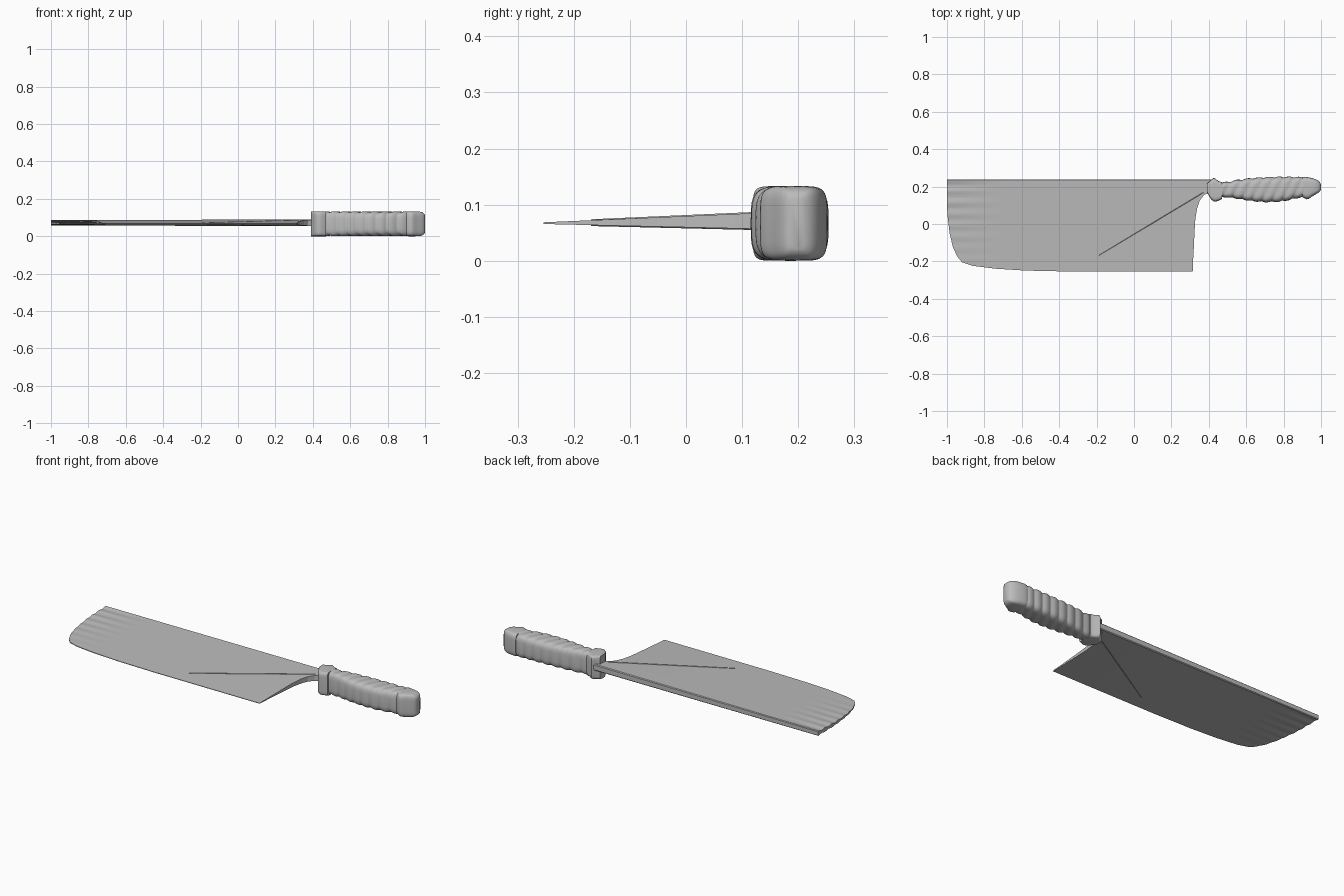
import bpy, bmesh, math
from mathutils import Vector

cube = bpy.data.objects.get("Cube")
if cube:
    bpy.data.objects.remove(cube, do_unlink=True)


def material(name, rgb):
    m = bpy.data.materials.new(name)
    m.use_nodes = True
    m.diffuse_color = (*rgb, 1)
    m.node_tree.nodes["Principled BSDF"].inputs["Base Color"].default_value = (*rgb, 1)
    return m


GREY = material("steel grey", (0.5, 0.5, 0.5))


def lerp_table(table, t):
    """Linear lookup in rows of (key, value, value...)."""
    if t <= table[0][0]:
        return table[0][1:]
    for a, b in zip(table, table[1:]):
        if t <= b[0]:
            f = (t - a[0]) / (b[0] - a[0])
            return tuple(p + (q - p) * f for p, q in zip(a[1:], b[1:]))
    return table[-1][1:]


def finish(name, bm, angle=35):
    bmesh.ops.recalc_face_normals(bm, faces=bm.faces)
    mesh = bpy.data.meshes.new(name)
    bm.to_mesh(mesh)
    bm.free()
    ob = bpy.data.objects.new(name, mesh)
    bpy.context.collection.objects.link(ob)
    mesh.materials.append(GREY)
    bpy.ops.object.select_all(action='DESELECT')
    ob.select_set(True)
    bpy.context.view_layer.objects.active = ob
    bpy.ops.object.shade_smooth_by_angle(angle=math.radians(angle))
    return ob


def loft(name, rings, angle=35):
    """Skin a list of closed rings and cap both ends."""
    bm = bmesh.new()
    rows = [[bm.verts.new(p) for p in r] for r in rings]
    n = len(rows[0])
    for a, b in zip(rows, rows[1:]):
        for i in range(n):
            j = (i + 1) % n
            bm.faces.new((a[i], a[j], b[j], b[i]))
    bm.faces.new(rows[0])
    bm.faces.new(rows[-1])
    return finish(name, bm, angle)


# Blade outline: y, left x, right x
OUTLINE = [(-0.25, -0.35, 0.312), (-0.245, -0.58, 0.315), (-0.235, -0.74, 0.315),
           (-0.22, -0.86, 0.315), (-0.2, -0.92, 0.316), (-0.17, -0.945, 0.317),
           (-0.12, -0.968, 0.32), (-0.05, -0.985, 0.323), (0.03, -0.995, 0.328),
           (0.09, -1.0, 0.338), (0.13, -1.0, 0.352), (0.16, -1.0, 0.375),
           (0.18, -1.0, 0.42), (0.242, -1.0, 0.42)]


def half_thickness(x, y):
    """Wedge: thin edge, thick spine, slimmer and fluted toward the tip."""
    v = (y + 0.25) / 0.49
    h = 0.0015 + v * (0.0125 + 0.004 * (x + 1) / 1.4)
    flute = max(0.0, min(1.0, (-0.72 - x) / 0.28))
    h *= 1 - flute * 0.4 * (1 - math.cos(v * 2 * math.pi * 8)) / 2
    return h * (0.75 if y > 0.241 else 1)


def mid_height(y):
    return 0.067 + 0.005 * (y + 0.25) / 0.49


ys = sorted({-0.25 + 0.492 * i / 72 for i in range(73)} | {o[0] for o in OUTLINE} | {0.238})
rings = []
for y in ys:
    x0, x1 = lerp_table(OUTLINE, y)
    xs = [x0 + (x1 - x0) * i / 32 for i in range(33)]
    c = mid_height(y)
    rings.append([(x, y, c + half_thickness(x, y)) for x in xs] +
                 [(x, y, c - half_thickness(x, y)) for x in reversed(xs)])
loft("blade", rings, 30)

# Diagonal crease on both faces of the blade
a, b = Vector((-0.19, -0.165, 0)), Vector((0.37, 0.172, 0))
side = Vector((-(b - a).y, (b - a).x, 0)).normalized()
rings = []
for p, w in ((a, 0.0008), (b, 0.003)):
    h = half_thickness(p.x, p.y) + 0.002
    c = mid_height(p.y)
    rings.append([p + side * s * w + Vector((0, 0, c + k * h))
                  for s, k in ((-1, -0.8), (0, -1), (1, -0.8), (1, 0.8), (0, 1), (-1, 0.8))])
loft("blade_crease", rings, 10)


def section(x, y0, y1, half_z, power, rib=0.0, n=40):
    """Rounded-box ring across the handle, with slanted spiral ribs."""
    cy, hy = (y0 + y1) / 2, (y1 - y0) / 2
    ring = []
    for i in range(n):
        t = 2 * math.pi * i / n
        c, s = math.cos(t), math.sin(t)
        py = math.copysign(abs(c) ** (2 / power), c)
        pz = math.copysign(abs(s) ** (2 / power), s)
        wave = abs(math.sin(math.pi * (x - 0.12 * py * hy / 0.06 * 0.25) / 0.055))
        k = rib * (1 - wave)
        ring.append((x, cy + py * (hy - k), 0.0665 + pz * (half_z - k)))
    return ring


# Bolster: flared collar where the blade enters the handle
BOLSTER = [(0.39, 0.172, 0.222), (0.398, 0.16, 0.226), (0.41, 0.138, 0.236),
           (0.425, 0.125, 0.25), (0.435, 0.123, 0.247), (0.45, 0.128, 0.234),
           (0.47, 0.138, 0.228)]
loft("bolster", [section(x, y0, y1, 0.0665, 7) for x, y0, y1 in BOLSTER], 40)

# Grip: swelling middle with spiral ribs
GRIP = [(0.45, 0.14, 0.226), (0.5, 0.145, 0.231), (0.55, 0.138, 0.241), (0.62, 0.126, 0.25),
        (0.7, 0.119, 0.256), (0.78, 0.121, 0.258), (0.85, 0.135, 0.258),
        (0.9, 0.147, 0.256), (0.93, 0.15, 0.253)]
rings = []
for i in range(97):
    x = 0.45 + 0.48 * i / 96
    rings.append(section(x, *lerp_table(GRIP, x), 0.0665, 4, 0.006))
loft("grip", rings, 50)

# Pommel: hooked and rounded butt end; x, y range, half height
POMMEL = [(0.9, 0.148, 0.254, 0.064), (0.912, 0.141, 0.256, 0.0665), (0.924, 0.136, 0.255, 0.0665),
          (0.936, 0.139, 0.253, 0.0665), (0.95, 0.15, 0.25, 0.0665), (0.97, 0.162, 0.244, 0.0655),
          (0.985, 0.17, 0.236, 0.062), (0.995, 0.178, 0.226, 0.055), (1.0, 0.188, 0.214, 0.046)]
loft("pommel", [section(x, y0, y1, h, 5) for x, y0, y1, h in POMMEL], 40)

# Shift so the bounds are centred front to back
for ob in bpy.context.collection.objects:
    if ob.type == 'MESH':
        ob.location.y = -0.004
